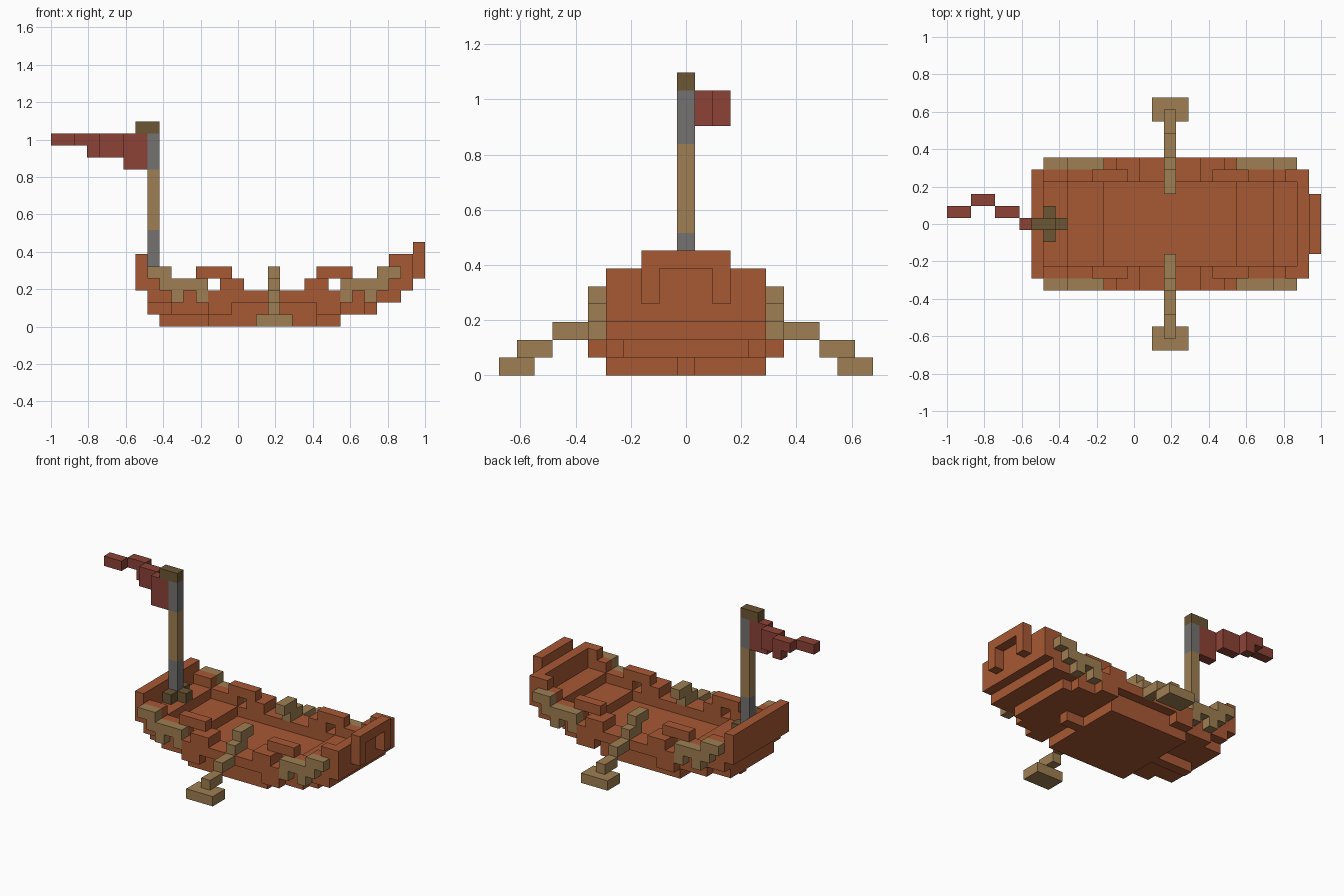
import bpy
import bmesh
from mathutils import Vector

old = bpy.data.objects.get("Cube")
if old:
    bpy.data.objects.remove(old)

U = 2 / 31  # size of one block


def material(name, rgb):
    m = bpy.data.materials.new(name)
    m.use_nodes = True
    m.diffuse_color = (*rgb, 1)
    bsdf = next(n for n in m.node_tree.nodes if n.type == 'BSDF_PRINCIPLED')
    bsdf.inputs["Base Color"].default_value = (*rgb, 1)
    return m


red_wood = material("red wood", (0.39, 0.1, 0.035))
pale_wood = material("pale wood", (0.345, 0.21, 0.085))
dark_wood = material("dark wood", (0.15, 0.093, 0.034))
grey_metal = material("grey metal", (0.175, 0.17, 0.165))
red_cloth = material("red cloth", (0.265, 0.055, 0.037))

parts = {}
taken = set()


def blocks(name, mat, *boxes, mirror=True):
    """Each box is x range, inclusive block columns in y, z range."""
    cells = parts.setdefault(name, (mat, set()))[1]
    for x0, x1, y0, y1, z0, z1 in boxes:
        for x in range(x0, x1):
            for y in range(y0, y1 + 1):
                for z in range(z0, z1):
                    for s in ((1, -1) if mirror else (1,)):
                        cell = (x, y * s, z)
                        if cell not in taken:
                            taken.add(cell)
                            cells.add(cell)


# Bottom plate with a longer narrow keel
blocks("keel", red_wood, (13, 22, 0, 4, 0, 1), (9, 24, 0, 0, 0, 1))

# Hull floor, rising in steps towards both ends
blocks("hull_floor", red_wood,
       (8, 27, 0, 3, 1, 2),
       (8, 13, 0, 3, 2, 3), (24, 29, 0, 3, 2, 3),
       (8, 10, 0, 3, 3, 4), (27, 29, 0, 3, 3, 4))

# Side walls with an outer layer of planks
blocks("hull_walls", red_wood,
       (10, 26, 4, 4, 1, 2), (8, 29, 4, 4, 2, 3),
       (8, 13, 4, 4, 3, 4), (24, 29, 4, 4, 3, 4),
       (8, 10, 4, 4, 4, 5), (27, 29, 4, 4, 4, 5))
blocks("outer_planks", red_wood,
       (13, 15, 5, 5, 1, 2), (22, 24, 5, 5, 1, 2), (13, 24, 5, 5, 2, 3))

# Raised rails
blocks("rails", red_wood,
       (14, 16, 4, 5, 3, 4), (12, 15, 4, 4, 4, 5),
       (21, 23, 4, 5, 3, 4), (22, 25, 4, 4, 4, 5))

# Stern board and bow with its arched tip
blocks("stern_board", red_wood, (7, 8, 0, 4, 3, 6))
blocks("bow_board", red_wood, (29, 30, 0, 4, 3, 6), (28, 29, 4, 4, 5, 6))
blocks("bow_arch", red_wood, (30, 31, 2, 2, 4, 7), (30, 31, 0, 1, 6, 7))

# Pale trim with hanging teeth along the sides
blocks("stern_trim", pale_wood,
       (8, 10, 5, 5, 4, 5), (9, 13, 5, 5, 3, 4),
       (10, 11, 5, 5, 2, 3), (12, 13, 5, 5, 2, 3))
blocks("bow_trim", pale_wood,
       (27, 29, 5, 5, 4, 5), (24, 28, 5, 5, 3, 4),
       (24, 25, 5, 5, 2, 3), (26, 27, 5, 5, 2, 3))

# Oars stepping down to wide blades
blocks("oars", pale_wood,
       (18, 19, 3, 4, 4, 5), (18, 19, 4, 5, 3, 4), (18, 19, 6, 7, 2, 3),
       (18, 19, 8, 9, 1, 2), (17, 20, 9, 10, 0, 1))

# Mast
blocks("mast_base", dark_wood, (9, 10, 0, 0, 4, 5), (8, 9, 1, 1, 4, 5))
blocks("mast_bands", grey_metal, (8, 9, 0, 0, 4, 8), (8, 9, 0, 0, 13, 16))
blocks("mast_pole", pale_wood, (8, 9, 0, 0, 8, 13))
blocks("mast_cap", dark_wood, (7, 9, 0, 0, 16, 17))

# Waving pennant
blocks("pennant", red_cloth,
       (6, 8, 0, 0, 13, 16), (4, 6, 1, 1, 14, 16), (3, 4, 2, 2, 14, 16),
       (2, 4, 2, 2, 15, 16), (0, 2, 1, 1, 15, 16), mirror=False)


def build(name, mat, cells):
    """Skin the exposed sides of the blocks and merge flat areas."""
    bm = bmesh.new()
    for c in sorted(cells):
        centre = Vector((c[0] + 0.5, c[1], c[2] + 0.5))
        for axis in range(3):
            for s in (-1, 1):
                n = Vector((0, 0, 0))
                n[axis] = s
                if tuple(int(a + b) for a, b in zip(c, n)) in taken:
                    continue
                a = Vector((0, 0, 0))
                a[(axis + 1) % 3] = 0.5
                b = n.cross(a)
                mid = centre + n / 2
                corners = (mid - a - b, mid + a - b, mid + a + b, mid - a + b)
                bm.faces.new([bm.verts.new(p * U - Vector((1, 0, 0)))
                              for p in corners])
    bmesh.ops.remove_doubles(bm, verts=bm.verts, dist=U / 100)
    bmesh.ops.dissolve_limit(bm, angle_limit=0.01, verts=bm.verts,
                             edges=bm.edges)
    mesh = bpy.data.meshes.new(name)
    bm.to_mesh(mesh)
    bm.free()
    mesh.materials.append(mat)
    bpy.context.collection.objects.link(bpy.data.objects.new(name, mesh))


for name, (mat, cells) in parts.items():
    build(name, mat, cells)
